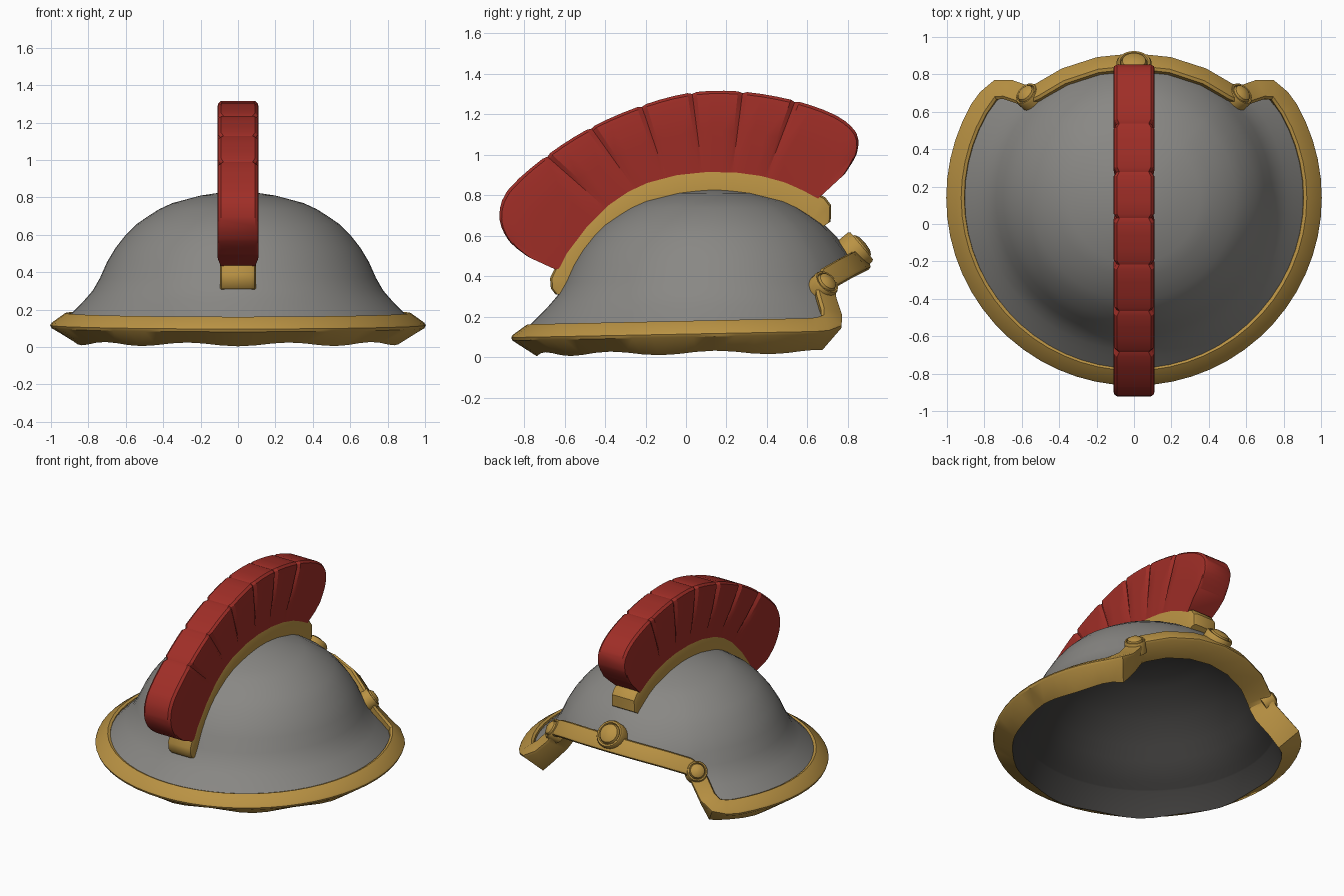
import bpy, bmesh
from math import sin, cos, radians
from mathutils import Vector

if "Cube" in bpy.data.objects:
    bpy.data.objects.remove(bpy.data.objects["Cube"])

CY = 0.14  # y of the dome axis


def material(name, rgb):
    m = bpy.data.materials.new(name)
    m.diffuse_color = (*rgb, 1)
    m.use_nodes = True
    m.node_tree.nodes["Principled BSDF"].inputs["Base Color"].default_value = m.diffuse_color
    return m


GOLD = material("gold", (0.49, 0.29, 0.057))
RED = material("red", (0.35, 0.027, 0.02))
STEEL = material("steel", (0.25, 0.245, 0.232))
DARK = material("dark_lining", (0.048, 0.046, 0.044))


def make(name, rings, mat, closed=False, caps=True, loop=True, angle=35):
    """Skin a list of equal-length vertex rings."""
    bm = bmesh.new()
    rows = [[bm.verts.new(p) for p in r] for r in rings]
    n = len(rows[0])
    for i in range(len(rows) if closed else len(rows) - 1):
        a, b = rows[i], rows[(i + 1) % len(rows)]
        for j in range(n if loop else n - 1):
            k = (j + 1) % n
            bm.faces.new((a[j], a[k], b[k], b[j]))
    if caps and not closed:
        bm.faces.new(rows[0])
        bm.faces.new(rows[-1][::-1])
    bmesh.ops.remove_doubles(bm, verts=bm.verts, dist=1e-5)
    bmesh.ops.recalc_face_normals(bm, faces=bm.faces)
    me = bpy.data.meshes.new(name)
    bm.to_mesh(me)
    bm.free()
    ob = bpy.data.objects.new(name, me)
    bpy.context.collection.objects.link(ob)
    me.materials.append(mat)
    bpy.ops.object.select_all(action='DESELECT')
    ob.select_set(True)
    bpy.context.view_layer.objects.active = ob
    bpy.ops.object.shade_smooth_by_angle(angle=radians(angle))
    return ob


def polar(deg, r, z):
    a = radians(deg)
    return Vector((r * sin(a), CY + r * cos(a), z))


def normal(deg, phi):
    a, p = radians(deg), radians(phi)
    return Vector((sin(a) * cos(p), cos(a) * cos(p), sin(p)))


# Edge path: angle from +y, radius, height, tilt of the surface normal
half = [(0, .70, .46, 41), (15, .705, .45, 41), (30, .72, .42, 40), (42, .735, .375, 38),
        (45.5, .75, .345, 36), (47.5, .785, .28, 36), (49.5, .86, .195, 42),
        (52, .912, .15, 50), (56, .925, .13, 53)]
half += [(a, .93, .115 + .02 * cos(radians(a)), 53) for a in range(60, 180, 6)]
path = half + [(180, .93, .095, 53)] + [(360 - a, r, z, p) for a, r, z, p in half[:0:-1]]

# Gold rim and brow band: one section swept round the edge path
SECTION = [(-.055, .035), (-.045, .05), (.045, .052), (.058, .046), (.062, .03), (.018, -.112)]
pts = [polar(a, r, z) for a, r, z, p in path]
rings = []
for i, (a, r, z, phi) in enumerate(path):
    t = (pts[(i + 1) % len(pts)] - pts[i - 1]).normalized()
    b = normal(a, phi).cross(t).normalized()
    n = t.cross(b)
    ring = [pts[i] + b * u + n * v for u, v in SECTION]
    if r > .9:  # gently wavy lower edge
        ring[-1].z = .022 + .008 * cos(radians(a)) - .01 * cos(radians(10 * a))
    rings.append(ring)
make("rim_band", rings, GOLD, closed=True)
lower_edge = [r[-1] for r in rings]

# Dome shell: revolved profile cut off along the edge path
PROFILE = [(0, .83), (.1, .825), (.2, .81), (.35, .77), (.42, .738), (.48, .70), (.545, .655),
           (.60, .60), (.655, .53), (.70, .455), (.735, .375), (.77, .31), (.83, .24), (.93, .14)]


def dome_z(r):
    for (r0, z0), (r1, z1) in zip(PROFILE, PROFILE[1:]):
        if r <= r1:
            return z0 + (z1 - z0) * (r - r0) / (r1 - r0)
    return PROFILE[-1][1]


outer, lining = [], []
for (a, r, z, p), low in zip(path, lower_edge):
    radii = [q for q, _ in PROFILE[:10]] + [.70 + (r - .70) * k / 6 for k in range(1, 7)]
    outer.append([polar(a, q, dome_z(q)) for q in radii])
    # Dark lining closes the inside and meets the lower edge of the rim
    lining.append([polar(a, q * .97, dome_z(q) - .025)
                   for q in (min(q, r - .07) for q in radii)] + [low])
make("dome_shell", outer, STEEL, closed=True, loop=False, angle=50)
make("dome_lining", lining, DARK, closed=True, loop=False, angle=60)


# Rivets on the brow band
def rivet(name, centre, axis, R):
    u = axis.orthogonal().normalized()
    v = axis.cross(u)
    prof = [(R, -.06), (R, .012), (.92 * R, .024), (.8 * R, .024), (.74 * R, .014),
            (.66 * R, .032), (.45 * R, .042), (.05 * R, .046)]
    make(name, [[centre + axis * h + (u * cos(radians(15 * k)) + v * sin(radians(15 * k))) * q
                 for k in range(24)] for q, h in prof], GOLD)


rivet("rivet_centre", Vector((0, .85, .535)), normal(0, 40), .095)
for name, s in (("rivet_right", 1), ("rivet_left", -1)):
    rivet(name, Vector((s * .565, .685, .358)), normal(s * 46, 36), .07)

# Gold comb holder, its underside sunk just into the dome
comb = [(-.645, .31), (-.668, .34), (-.672, .39), (-.61, .52), (-.51, .655), (-.4, .765),
        (-.3, .833), (-.2, .88), (-.05, .92), (.1, .935), (.25, .933), (.38, .915), (.5, .882),
        (.6, .838), (.69, .788), (.718, .75), (.715, .67)]
core = Vector((0, .1, .27))
rings = []
for y, z in comb:
    o = Vector((0, y, z))
    d = core - o
    e = .05
    while o.z + d.z * e > dome_z(abs(o.y + d.y * e - CY)) - .02:
        e += .005
    rings.append([o + d * f + Vector((x, 0, 0)) for x, f in
                  ((-.095, e), (-.095, .035), (-.088, .012), (-.07, 0),
                   (.07, 0), (.088, .012), (.095, .035), (.095, e))])
make("comb_holder", rings, GOLD)

# Pleated crest: inner and outer (y, z) of each key line, pleat joints in the middle
back = [(-.66, .44, -.78, .495), (-.64, .46, -.875, .575), (-.6, .52, -.922, .69),
        (-.55, .58, -.88, .825)]
joints = [(-.4, .74, -.69, .995), (-.26, .84, -.47, 1.135), (-.1, .89, -.22, 1.243),
          (.08, .92, .03, 1.308), (.23, .92, .28, 1.312), (.4, .9, .54, 1.267)]
front = [(.53, .86, .74, 1.195), (.60, .82, .84, 1.11), (.64, .80, .845, 1.01),
         (.66, .79, .785, .905)]


def spline(p, q, r, s, t):
    """Catmull-Rom between q and r."""
    return [.5 * (2 * b + (c - a) * t + (2 * a - 5 * b + 4 * c - d) * t * t
                  + (3 * b - a - 3 * c + d) * t ** 3) for a, b, c, d in zip(p, q, r, s)]


keys = back + joints + front
CREST = [(.092, -.12), (.094, 0), (.107, .5), (.11, .91), (.106, .965), (.09, 1)]
rings = []
last = len(keys) - 1
for i in range(last):
    p, q, r, s = (keys[min(max(i + k, 0), last)] for k in (-1, 0, 1, 2))
    for t in (0, .09, .36, .64, .91) + ((1,) if i == last - 1 else ()):
        y0, z0, y1, z1 = spline(p, q, r, s, t)
        groove = t == 0 and keys[i] in joints
        w, g = (.87, .982) if groove else (1, 1)
        a = Vector((0, y0, z0))
        d = (Vector((0, y1, z1)) - a) * g
        rings.append([a + d * f + Vector((sx * x * (w if f > .2 else 1), 0, 0))
                      for sx, sec in ((1, CREST), (-1, CREST[::-1])) for x, f in sec])
make("crest", rings, RED, angle=28)
